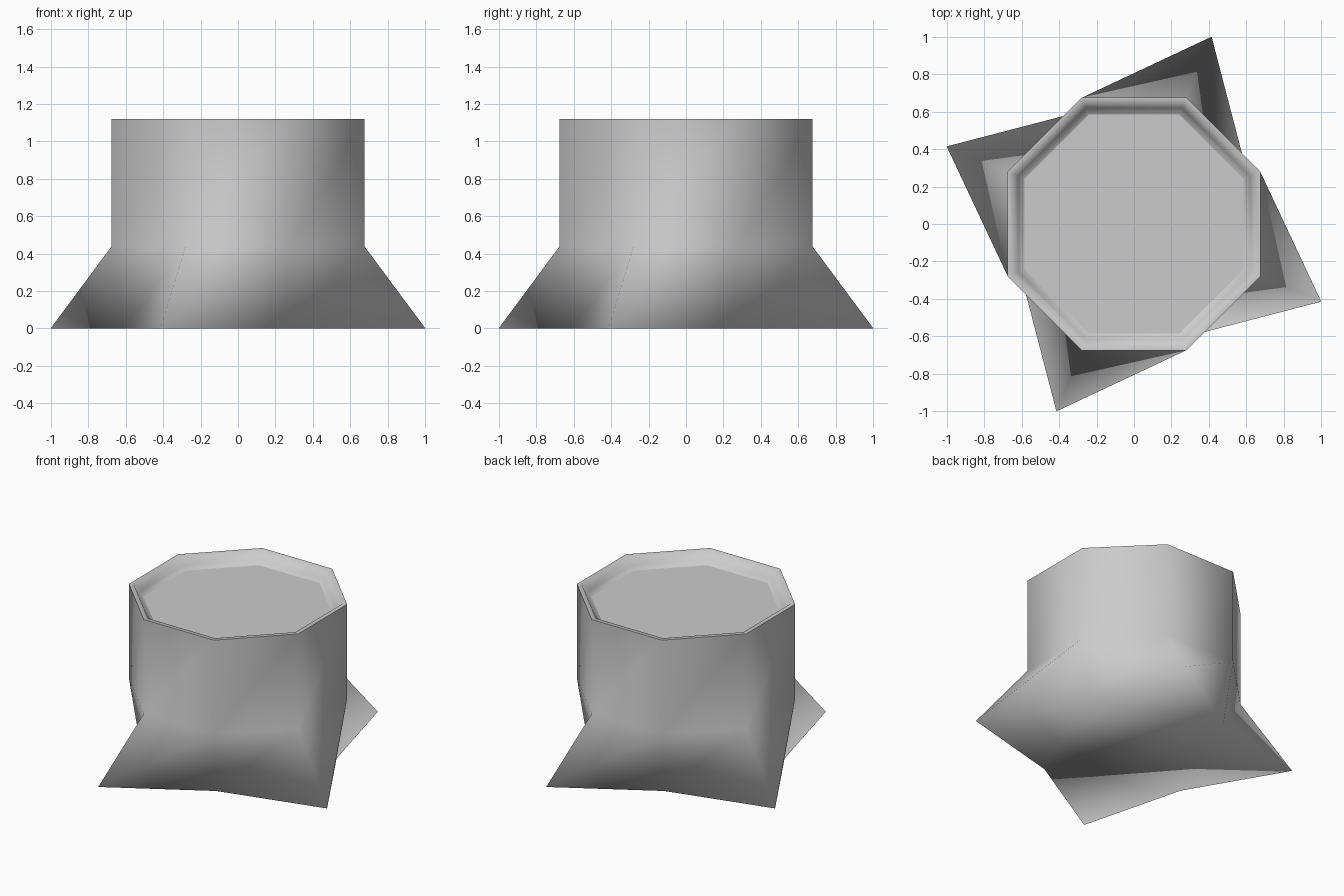
import bpy, bmesh
from math import cos, sin, pi

cube = bpy.data.objects.get("Cube")
if cube:
    bpy.data.objects.remove(cube, do_unlink=True)

SIDES = 8
CORNER = 1 / cos(pi / SIDES)      # flat-to-flat half width -> corner radius

mat = bpy.data.materials.new("plain grey")
mat.use_nodes = True
GREY = (0.6, 0.6, 0.6, 1)
mat.diffuse_color = GREY
mat.node_tree.nodes["Principled BSDF"].inputs["Base Color"].default_value = GREY

bm = bmesh.new()


def ring(z, radius):
    """Octagon of vertices; radius is a function of the corner index."""
    verts = []
    for i in range(SIDES):
        a = pi / SIDES + i * 2 * pi / SIDES
        verts.append(bm.verts.new((radius(i) * cos(a), radius(i) * sin(a), z)))
    return verts


def bridge(low, high):
    for i in range(SIDES):
        j = (i + 1) % SIDES
        bm.faces.new((low[i], low[j], high[j], high[i]))


# Flared roots: every other base corner is pulled out to a point
base = ring(0, lambda i: 1.084 if i % 2 else 0.66)
flare = ring(0.44, lambda i: 0.675 * CORNER)
for i in range(SIDES):
    j = (i + 1) % SIDES
    bm.faces.new((base[i], base[j], flare[j]))
    bm.faces.new((base[i], flare[j], flare[i]))
bm.faces.new(base[::-1])

# Trunk wall, rim and sunken top
rings = [flare]
for z, apothem in ((1.12, 0.675), (1.12, 0.645), (1.06, 0.62), (1.04, 0.585)):
    rings.append(ring(z, lambda i: apothem * CORNER))
    bridge(rings[-2], rings[-1])
floor = bm.faces.new(rings[-1])

# Smooth all over, with a crisp outer rim and a flat floor
for f in bm.faces:
    f.smooth = f is not floor
rim = set(rings[1])
for e in bm.edges:
    if e.verts[0] in rim and e.verts[1] in rim:
        e.smooth = False
bm.normal_update()

mesh = bpy.data.meshes.new("tree_stump")
bm.to_mesh(mesh)
bm.free()
mesh.materials.append(mat)
stump = bpy.data.objects.new("tree_stump", mesh)
bpy.context.collection.objects.link(stump)
